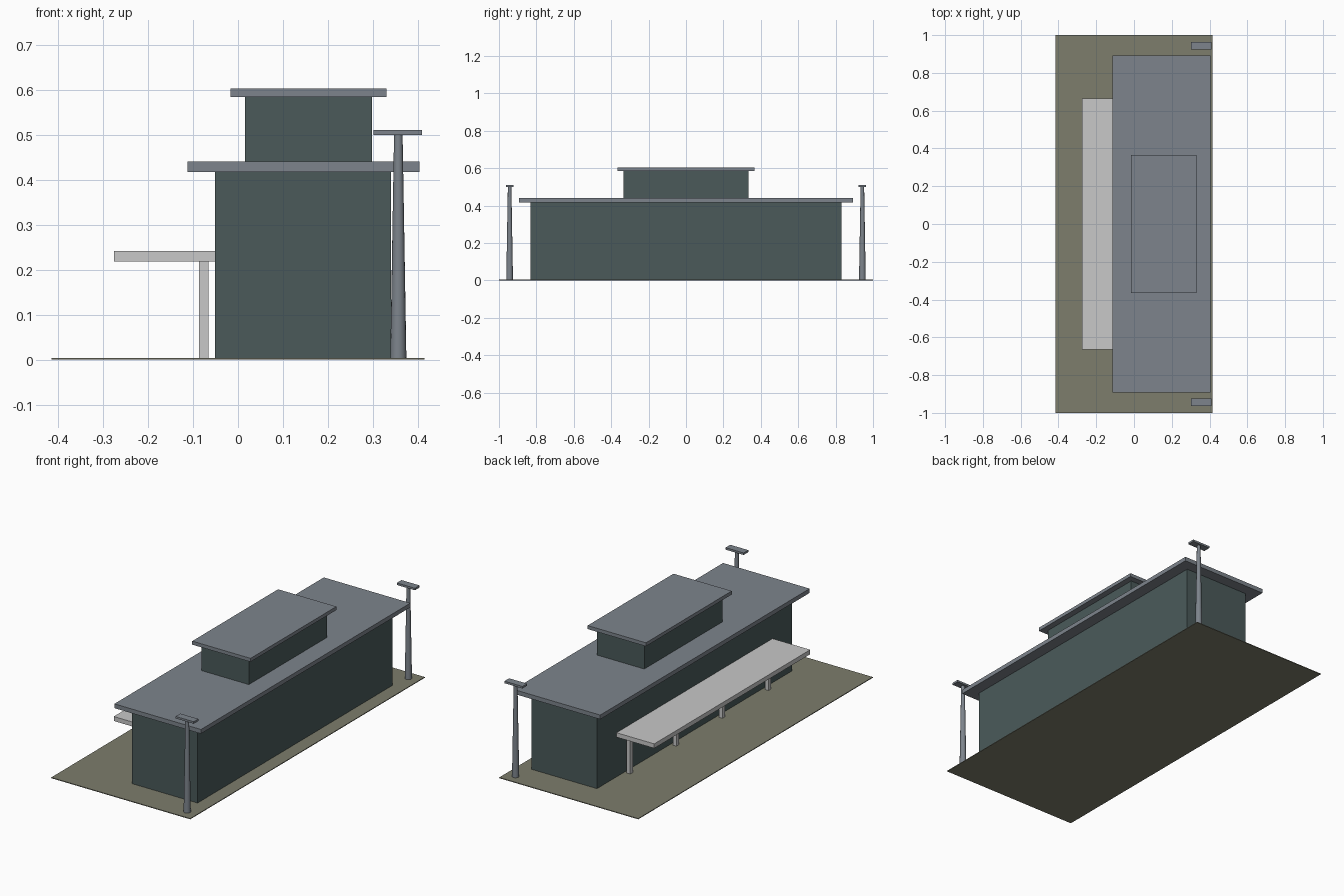
import bpy
import math

cube = bpy.data.objects.get("Cube")
if cube:
    bpy.data.objects.remove(cube, do_unlink=True)


def material(name, color):
    mat = bpy.data.materials.new(name)
    mat.use_nodes = True
    rgba = (*color, 1.0)
    mat.diffuse_color = rgba
    mat.node_tree.nodes["Principled BSDF"].inputs["Base Color"].default_value = rgba
    return mat


GROUND = material("olive ground", (0.205, 0.205, 0.15))
WALL = material("dark green wall", (0.069, 0.102, 0.102))
METAL = material("blue grey metal", (0.205, 0.231, 0.262))
CONCRETE = material("pale concrete", (0.578, 0.578, 0.578))


def box(name, x, y, z, mat):
    """Box from (low, high) ranges on each axis."""
    bpy.ops.mesh.primitive_cube_add(size=1, location=[sum(r) / 2 for r in (x, y, z)])
    obj = bpy.context.object
    obj.name = name
    for vert in obj.data.vertices:
        for axis, (low, high) in enumerate((x, y, z)):
            vert.co[axis] *= high - low
    obj.data.materials.append(mat)
    return obj


def centred(half):
    return (-half, half)


# Ground plate
box("ground", (-0.415, 0.415), centred(1.0), (0, 0.004), GROUND)

# Main hall and raised upper storey, each with an overhanging flat roof
box("main_hall", (-0.051, 0.341), centred(0.832), (0.001, 0.418), WALL)
box("main_roof", (-0.113, 0.404), centred(0.893), (0.418, 0.441), METAL)
box("upper_storey", (0.016, 0.298), centred(0.333), (0.441, 0.585), WALL)
box("upper_roof", (-0.017, 0.331), centred(0.366), (0.585, 0.604), METAL)

# Side canopy on a row of square posts
box("canopy", (-0.276, -0.051), centred(0.665), (0.218, 0.242), CONCRETE)
for i in range(4):
    y = -0.59 + i * 0.393
    box(f"canopy_post_{i + 1}", (-0.087, -0.066), (y - 0.011, y + 0.011),
        (0.001, 0.218), CONCRETE)

# Tapered lamp poles with flat heads at both ends
for side, y in (("front", -0.943), ("back", 0.943)):
    bpy.ops.mesh.primitive_cone_add(vertices=16, radius1=0.018, radius2=0.0095,
                                    depth=0.5, location=(0.357, y, 0.251))
    pole = bpy.context.object
    pole.name = f"{side}_lamp_pole"
    pole.data.materials.append(METAL)
    bpy.ops.object.shade_smooth_by_angle(angle=math.radians(40))
    box(f"{side}_lamp_head", (0.302, 0.41), (y - 0.02, y + 0.02), (0.5, 0.511), METAL)
